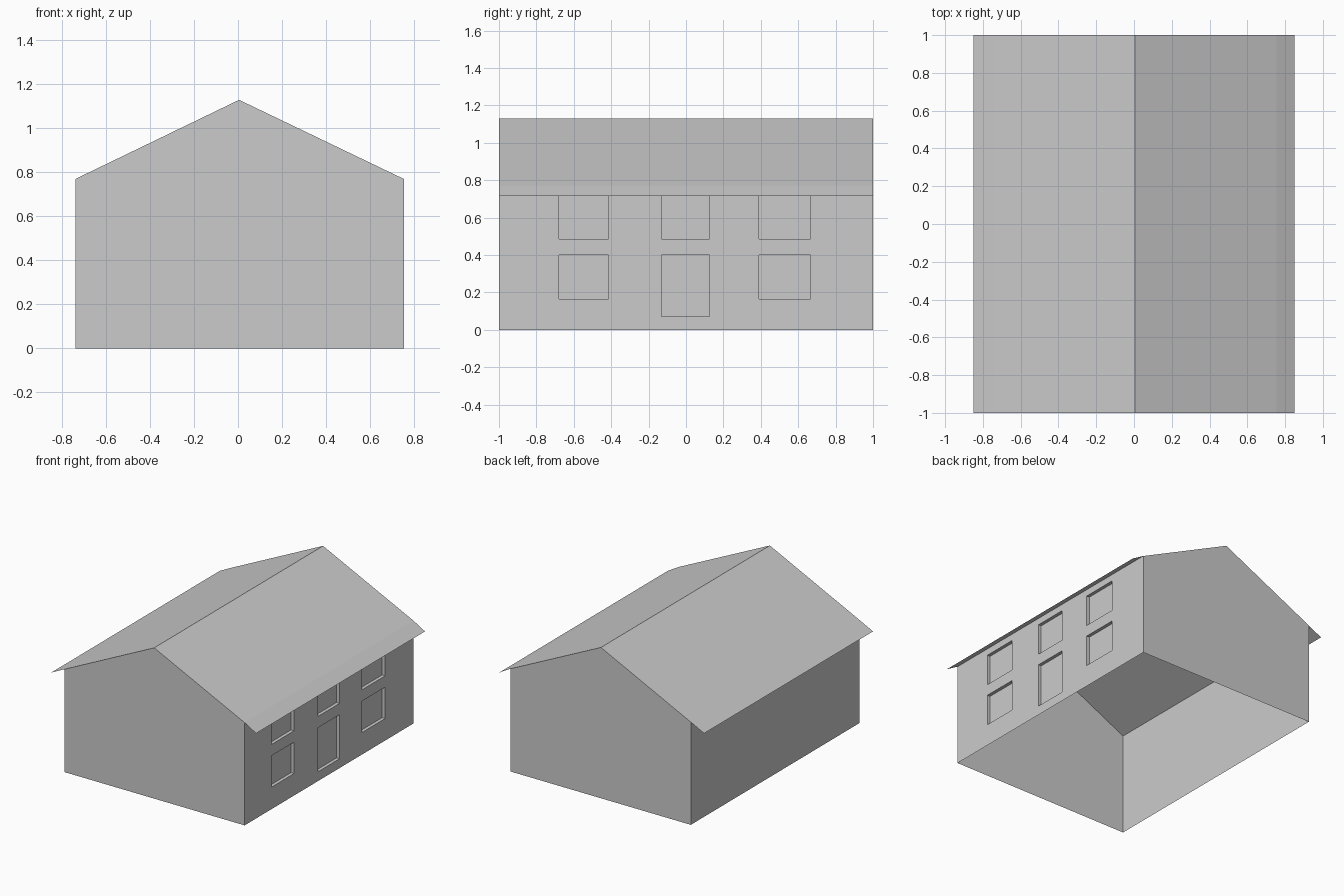
import bpy, bmesh

if "Cube" in bpy.data.objects:
    bpy.data.objects.remove(bpy.data.objects["Cube"])

XL, XR, EAVE = -0.74, 0.755, 0.77
RIDGE = (0.005, 1.13)
TIP_X, TIP_Z, RECESS = 0.85, 0.715, 0.025


def finish(name, bm):
    mesh = bpy.data.meshes.new(name)
    bm.to_mesh(mesh)
    bm.free()
    obj = bpy.data.objects.new(name, mesh)
    bpy.context.collection.objects.link(obj)


def sheet(name, points):
    bm = bmesh.new()
    bm.faces.new([bm.verts.new(p) for p in points])
    finish(name, bm)


# Gable end walls
profile = [(XL, 0), (XR, 0), (XR, EAVE), RIDGE, (XL, EAVE)]
sheet("front_gable_wall", [(x, -1, z) for x, z in profile])
sheet("back_gable_wall", [(x, 1, z) for x, z in reversed(profile)])

# Plain side wall
sheet("left_wall", [(XL, 1, 0), (XL, -1, 0), (XL, -1, EAVE), (XL, 1, EAVE)])

# Side wall with recessed windows and door
ys = [-1, -0.68, -0.415, -0.13, 0.125, 0.39, 0.665, 1]
zs = [0, 0.07, 0.165, 0.40, 0.485, 0.72, EAVE]
bm = bmesh.new()
grid = [[bm.verts.new((XR, y, z)) for z in zs] for y in ys]
openings = []
for i in range(len(ys) - 1):
    for j in range(len(zs) - 1):
        f = bm.faces.new((grid[i][j], grid[i + 1][j], grid[i + 1][j + 1], grid[i][j + 1]))
        if i in (1, 3, 5) and (j in (2, 4) or (i == 3 and j == 1)):
            openings.append(f)
result = bmesh.ops.extrude_face_region(bm, geom=openings)["geom"]
bmesh.ops.translate(bm, vec=(-RECESS, 0, 0),
                    verts=[g for g in result if isinstance(g, bmesh.types.BMVert)])
for f in openings:
    if f.is_valid:
        bm.faces.remove(f)
bmesh.ops.recalc_face_normals(bm, faces=bm.faces)
if max(bm.faces, key=lambda f: f.calc_area()).normal.x < 0:
    bmesh.ops.reverse_faces(bm, faces=bm.faces)
finish("window_wall", bm)

# Thin roof sheet with slightly steeper overhanging eaves
bm = bmesh.new()
section = [(-TIP_X, TIP_Z), (XL, EAVE), RIDGE, (XR, EAVE), (TIP_X, TIP_Z)]
rows = [[bm.verts.new((x, y, z)) for x, z in section] for y in (-1, 1)]
for k in range(4):
    bm.faces.new((rows[0][k], rows[0][k + 1], rows[1][k + 1], rows[1][k]))
finish("roof", bm)
